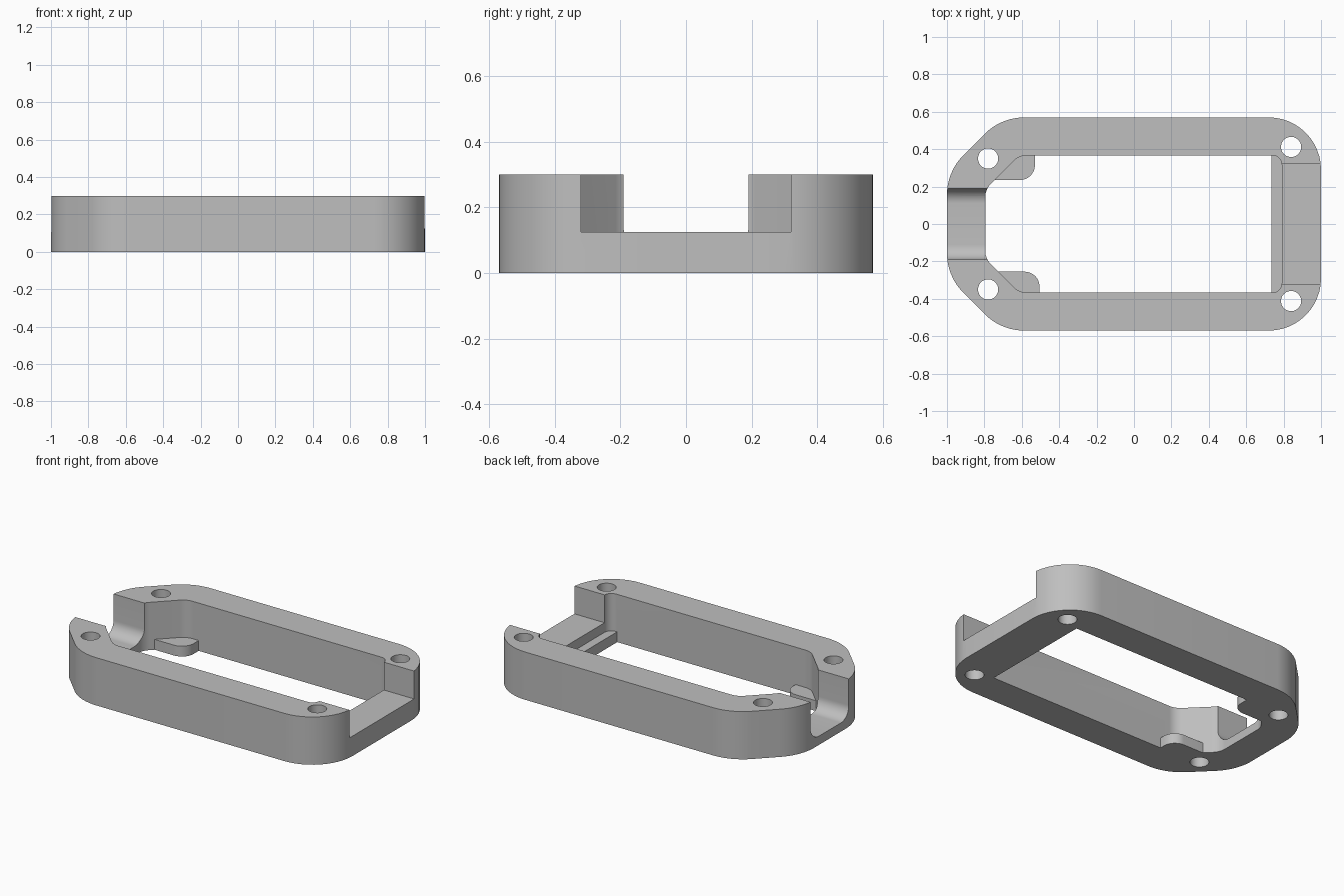
import bpy, bmesh, math
from mathutils import Vector

cube = bpy.data.objects.get("Cube")
if cube:
    bpy.data.objects.remove(cube, do_unlink=True)

HEIGHT = 0.3
LEDGE = 0.065

grey = bpy.data.materials.new("plain grey")
grey.use_nodes = True
colour = (0.52, 0.52, 0.52, 1)
grey.diffuse_color = colour
grey.node_tree.nodes["Principled BSDF"].inputs["Base Color"].default_value = colour


def rounded(corners, steps=12):
    """Outline through (u, v, radius) corners, each filleted by its radius."""
    points = []
    for i, (u, v, r) in enumerate(corners):
        c = Vector((u, v))
        if r == 0:
            points.append(c)
            continue
        a = (Vector(corners[i - 1][:2]) - c).normalized()
        b = (Vector(corners[(i + 1) % len(corners)][:2]) - c).normalized()
        half = a.angle(b) / 2
        centre = c + (a + b).normalized() * (r / math.sin(half))
        start = c + a * (r / math.tan(half)) - centre
        end = c + b * (r / math.tan(half)) - centre
        sweep = start.angle(end)
        for k in range(steps + 1):
            t = k / steps
            arm = (start * math.sin((1 - t) * sweep) + end * math.sin(t * sweep)) / math.sin(sweep)
            points.append(centre + arm)
    return points


def prism(name, outline, low, high, along_x=False):
    """Extrude an outline along z, or a y-z profile along x."""
    bm = bmesh.new()
    place = (lambda p: (low, p.x, p.y)) if along_x else (lambda p: (p.x, p.y, low))
    face = bm.faces.new([bm.verts.new(place(p)) for p in outline])
    new = bmesh.ops.extrude_face_region(bm, geom=[face])["geom"]
    shift = Vector((high - low, 0, 0)) if along_x else Vector((0, 0, high - low))
    bmesh.ops.translate(bm, vec=shift, verts=[g for g in new if isinstance(g, bmesh.types.BMVert)])
    bmesh.ops.recalc_face_normals(bm, faces=bm.faces)
    mesh = bpy.data.meshes.new(name)
    bm.to_mesh(mesh)
    bm.free()
    mesh.materials.append(grey)
    obj = bpy.data.objects.new(name, mesh)
    bpy.context.collection.objects.link(obj)
    return obj


def mirrored(half):
    """Complete an outline from its +y half."""
    return half + [(u, -v, r) for u, v, r in reversed(half)]


# Outer body: round corners at one end, chamfered and softened at the other
body = prism("frame_body", rounded(mirrored(
    [(1, 0.57, 0.28), (-0.71, 0.57, 0.3), (-1, 0.28, 0.3)])), 0, HEIGHT)

# Main cavity above the ledge and corner tabs
cutters = [prism("cavity_cutter", rounded(mirrored(
    [(0.79, 0.367, 0.05), (-0.613, 0.367, 0.1), (-0.795, 0.185, 0.1)])), LEDGE, 0.5)]

# Floor opening, leaving the end ledge and two rounded tabs
cutters.append(prism("opening_cutter", rounded([
    (0.735, -0.367, 0), (0.735, 0.367, 0),
    (-0.53, 0.367, 0), (-0.53, 0.235, 0.08), (-0.745, 0.235, 0),
    (-0.795, 0.185, 0.1), (-0.795, -0.185, 0.1),
    (-0.725, -0.255, 0), (-0.505, -0.255, 0.08), (-0.505, -0.367, 0)]), -0.1, 0.1))

# Wide square notch at one end, narrow round-bottomed notch at the other
cutters.append(prism("wide_notch_cutter", rounded(
    [(-0.32, 0.125, 0), (0.32, 0.125, 0), (0.32, 0.5, 0), (-0.32, 0.5, 0)]), 0.7, 1.2, True))
cutters.append(prism("narrow_notch_cutter", rounded(
    [(-0.19, 0.055, 0.08), (0.19, 0.055, 0.08), (0.19, 0.5, 0), (-0.19, 0.5, 0)]), -1.2, -0.7, True))

# Screw holes through the corners
for x, y in ((0.84, 0.412), (-0.78, 0.35)):
    for side in (1, -1):
        ring = [Vector((x + 0.054 * math.cos(a), side * y + 0.054 * math.sin(a)))
                for a in (math.tau * k / 40 for k in range(40))]
        cutters.append(prism("screw_hole_cutter", ring, -0.1, 0.5))

for cutter in cutters:
    cutter.hide_render = True
    cutter.display_type = 'WIRE'
    mod = body.modifiers.new(cutter.name, 'BOOLEAN')
    mod.operation = 'DIFFERENCE'
    mod.solver = 'EXACT'
    mod.object = cutter

# Bake the cuts, drop the cutters and smooth the curved walls
bpy.context.view_layer.update()
graph = bpy.context.evaluated_depsgraph_get()
cut_mesh = bpy.data.meshes.new_from_object(body.evaluated_get(graph))
body.modifiers.clear()
body.data = cut_mesh
for cutter in cutters:
    bpy.data.objects.remove(cutter, do_unlink=True)
bpy.ops.object.select_all(action='DESELECT')
body.select_set(True)
bpy.context.view_layer.objects.active = body
bpy.ops.object.shade_smooth_by_angle(angle=math.radians(30))
